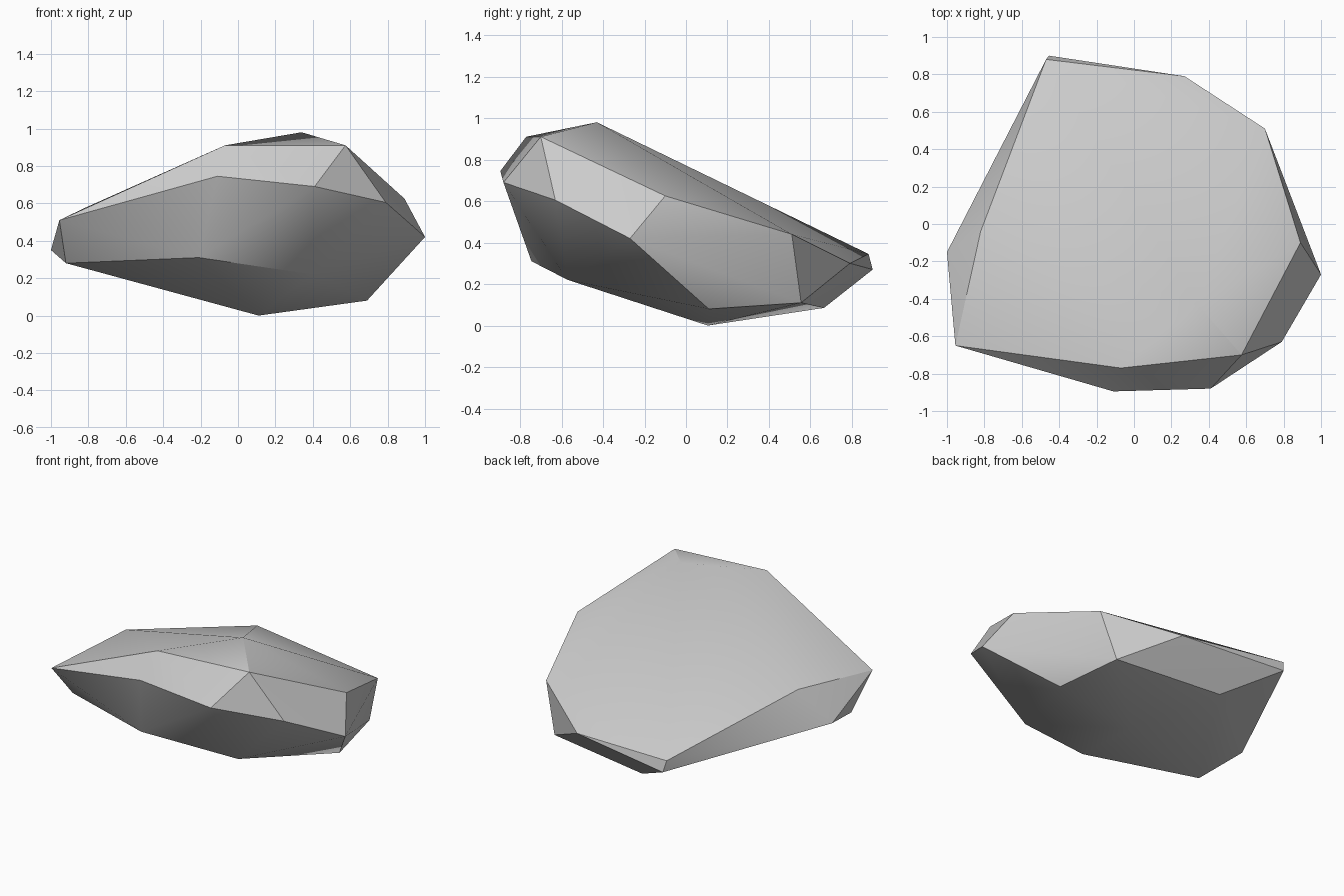
import bpy
import bmesh
import math

default_cube = bpy.data.objects.get("Cube")
if default_cube:
    bpy.data.objects.remove(default_cube, do_unlink=True)


def make_material(name, colour):
    material = bpy.data.materials.new(name)
    material.use_nodes = True
    material.diffuse_color = colour
    shader = next(n for n in material.node_tree.nodes if n.type == "BSDF_PRINCIPLED")
    shader.inputs["Base Color"].default_value = colour
    shader.inputs["Roughness"].default_value = 0.8
    return material


def make_faceted_stone(name, corners, material):
    """Wrap a tight skin around the corner points of a chipped stone."""
    bm = bmesh.new()
    for corner in corners:
        bm.verts.new(corner)
    hull = bmesh.ops.convex_hull(bm, input=bm.verts[:])
    loose = {v for v in hull["geom_interior"] + hull["geom_unused"]
             if isinstance(v, bmesh.types.BMVert)}
    bmesh.ops.delete(bm, geom=list(loose), context="VERTS")
    bmesh.ops.recalc_face_normals(bm, faces=bm.faces[:])

    mesh = bpy.data.meshes.new(name)
    bm.to_mesh(mesh)
    bm.free()
    mesh.materials.append(material)
    stone = bpy.data.objects.new(name, mesh)
    bpy.context.collection.objects.link(stone)
    return stone


# Crown: the highest ridge, close to the front
crown = [(0.34, -0.43, 0.98), (0.575, -0.70, 0.91), (-0.07, -0.77, 0.91)]

# Brow: the overhanging front edge, running round to the left side
brow = [(-0.955, -0.65, 0.51), (-0.11, -0.895, 0.745), (0.41, -0.88, 0.69),
        (0.79, -0.63, 0.605), (1.0, -0.27, 0.42), (0.89, -0.1, 0.625)]

# Back rim: the low edge of the sloping top
back_rim = [(0.7, 0.51, 0.44), (0.27, 0.79, 0.3), (-0.47, 0.88, 0.345),
            (-0.455, 0.9, 0.27), (-0.82, -0.04, 0.575), (-1.0, -0.15, 0.35)]

# Underside: the tapering belly
underside = [(-0.92, -0.47, 0.28), (-0.21, -0.745, 0.31), (0.4, -0.57, 0.22),
             (0.69, 0.11, 0.08), (0.605, 0.555, 0.11), (-0.135, 0.665, 0.085),
             (0.11, 0.105, 0.0)]

grey_stone = make_material("grey stone", (0.6, 0.6, 0.6, 1.0))
rock = make_faceted_stone("rock", crown + brow + back_rim + underside, grey_stone)

# Soften the shallow creases, keep the chipped edges sharp
bpy.ops.object.select_all(action="DESELECT")
rock.select_set(True)
bpy.context.view_layer.objects.active = rock
bpy.ops.object.shade_smooth_by_angle(angle=math.radians(30))
